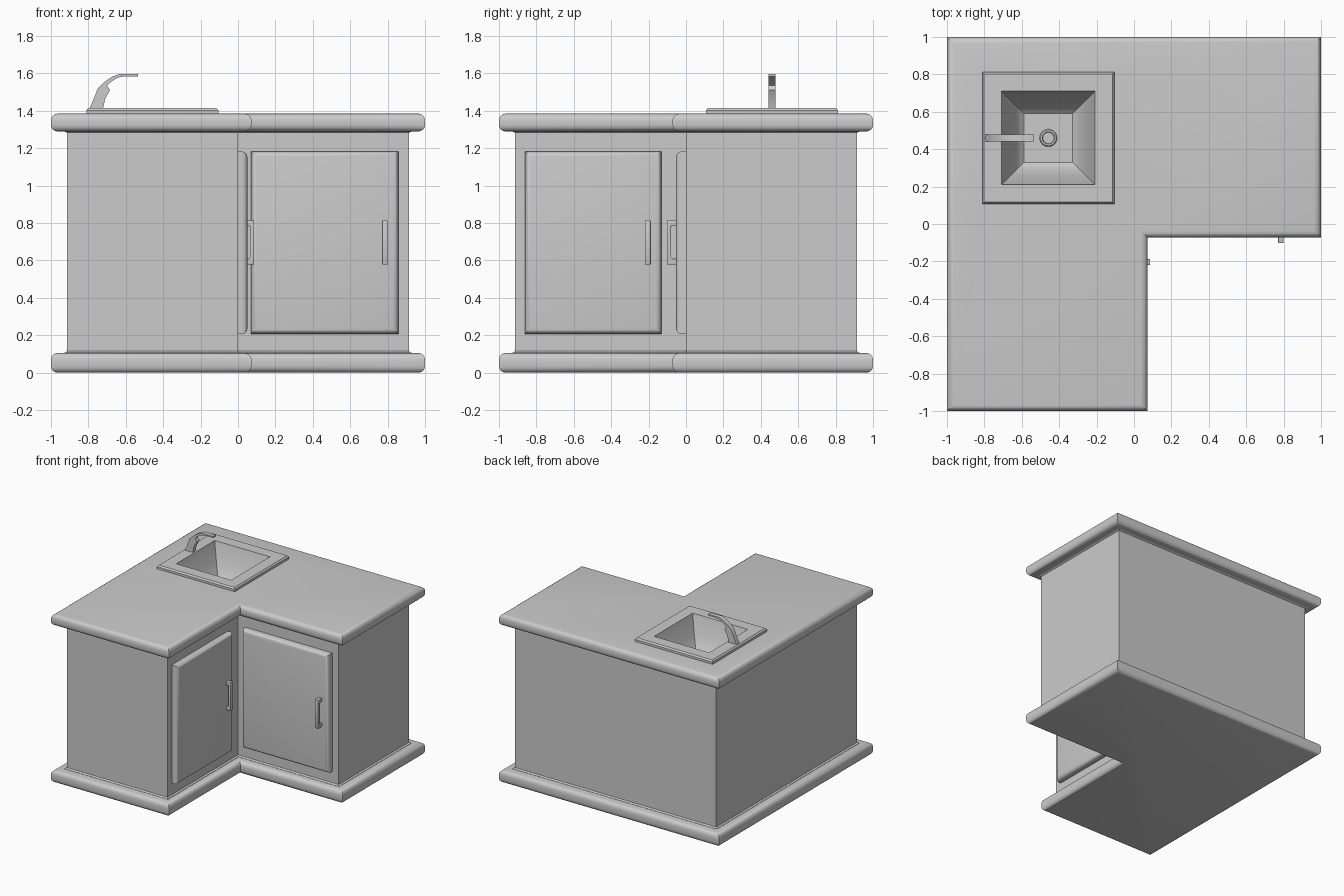
import bpy, bmesh, math

if "Cube" in bpy.data.objects:
    bpy.data.objects.remove(bpy.data.objects["Cube"])


def loft(name, rings, cap_start=True, cap_end=True, bevel=0.0):
    """Skin a stack of equal-length point rings into one object."""
    bm = bmesh.new()
    rows = [[bm.verts.new(p) for p in ring] for ring in rings]
    n = len(rows[0])
    for a, b in zip(rows, rows[1:]):
        for i in range(n):
            j = (i + 1) % n
            bm.faces.new((a[i], a[j], b[j], b[i]))
    if cap_start:
        bm.faces.new(rows[0][::-1])
    if cap_end:
        bm.faces.new(rows[-1])
    bmesh.ops.recalc_face_normals(bm, faces=bm.faces)
    if bevel:
        bmesh.ops.bevel(bm, geom=bm.edges[:], offset=bevel, segments=2,
                        profile=0.5, affect='EDGES')
    mesh = bpy.data.meshes.new(name)
    bm.to_mesh(mesh)
    bm.free()
    ob = bpy.data.objects.new(name, mesh)
    bpy.context.collection.objects.link(ob)
    bpy.ops.object.select_all(action='DESELECT')
    ob.select_set(True)
    bpy.context.view_layer.objects.active = ob
    bpy.ops.object.shade_smooth_by_angle(angle=math.radians(35))
    return ob


def l_ring(e, n, z):
    """L outline: outer half size e, inner corner at (n, -n)."""
    return [(x, y, z) for x, y in
            ((-e, -e), (n, -e), (n, -n), (e, -n), (e, e), (-e, e))]


def square(cx, cy, h, z):
    return [(cx - h, cy - h, z), (cx + h, cy - h, z),
            (cx + h, cy + h, z), (cx - h, cy + h, z)]


def circle(cx, cy, r, z, n=24):
    return [(cx + r * math.cos(math.tau * i / n),
             cy + r * math.sin(math.tau * i / n), z) for i in range(n)]


def slab(name, z0, z1, r=0.035, steps=4):
    """L-shaped board with rounded upper and lower edges."""
    arc = [math.pi / 2 * i / steps for i in range(steps + 1)]
    prof = [(r - r * math.sin(a), z0 + r - r * math.cos(a)) for a in arc]
    prof += [(o, z0 + z1 - z) for o, z in reversed(prof)]
    return loft(name, [l_ring(1 - o, 0.072 - o, z) for o, z in prof])


# Plinth, cabinet walls and worktop
slab("plinth", 0.0, 0.105)
loft("cabinet_body",
     [l_ring(0.915 + f, f, z) for f, z in
      ((0.015, 0.095), (0.012, 0.107), (0, 0.115), (0, 1.283), (0.012, 1.29), (0.015, 1.3))],
     False, False)
worktop = slab("worktop", 1.29, 1.385)

# Sink cut-out in the worktop
SX, SY = -0.458, 0.46
cutter = loft("sink_cutter", [square(SX, SY, 0.262, 1.2), square(SX, SY, 0.262, 1.5)])
cutter.hide_render = True
mod = worktop.modifiers.new("cut", 'BOOLEAN')
mod.operation, mod.object, mod.solver = 'DIFFERENCE', cutter, 'EXACT'
bpy.context.view_layer.objects.active = worktop
bpy.ops.object.modifier_apply(modifier="cut")
bpy.data.objects.remove(cutter)

# Sink rim and tapered basin
sink = loft("sink",
            [square(SX, SY, h, z) for h, z in
             ((0.353, 1.38), (0.353, 1.403), (0.343, 1.415), (0.25, 1.415),
              (0.243, 1.385), (0.2, 1.27), (0.165, 1.19), (0.13, 1.165))],
            cap_start=False)

# Drain ring
loft("drain", [circle(SX, SY, r, z) for r, z in
               ((0.047, 1.16), (0.047, 1.172), (0.042, 1.177), (0.033, 1.177), (0.03, 1.167))],
     cap_start=False)

# Faucet: side profile extruded across y
spout = [(-0.795, 1.41), (-0.722, 1.41), (-0.711, 1.463), (-0.684, 1.511),
         (-0.70, 1.535), (-0.674, 1.559), (-0.642, 1.578), (-0.604, 1.585),
         (-0.535, 1.584), (-0.535, 1.596), (-0.636, 1.596), (-0.674, 1.582),
         (-0.711, 1.557), (-0.749, 1.521), (-0.77, 1.468)]
loft("faucet", [[(x, y, z) for x, z in spout] for y in (0.442, 0.478)])


def door(name, place, u0, u1, depth, h0, h1, reach):
    """Rounded door panel plus pull handle; place maps (u, depth, z) to space."""
    z0, z1, r = 0.208, 1.182, 0.028
    prof = [(0, -0.01), (0, depth - r)]
    prof += [(r - r * math.cos(a), depth - r + r * math.sin(a))
             for a in (math.pi / 8 * k for k in range(1, 5))]
    loft(name, [[place(u, d, z) for u, z in
                 ((u0 + o, z0 + o), (u1 - o, z0 + o), (u1 - o, z1 - o), (u0 + o, z1 - o))]
                for o, d in prof])
    a, b, back, grip = 0.578, 0.815, depth - 0.01, reach - 0.022
    pull = [(back, a), (reach, a), (reach, b), (back, b),
            (back, b - 0.032), (grip, b - 0.032), (grip, a + 0.032), (back, a + 0.032)]
    loft(name + "_handle", [[place(u, d, z) for d, z in pull] for u in (h0, h1)],
         bevel=0.005)


# Two doors facing into the inner corner
door("right_door", lambda u, d, z: (u, -d, z), 0.07, 0.857, 0.053, 0.77, 0.80, 0.102)
door("left_door", lambda u, d, z: (d, u, z), -0.86, -0.132, 0.05, -0.22, -0.188, 0.086)
